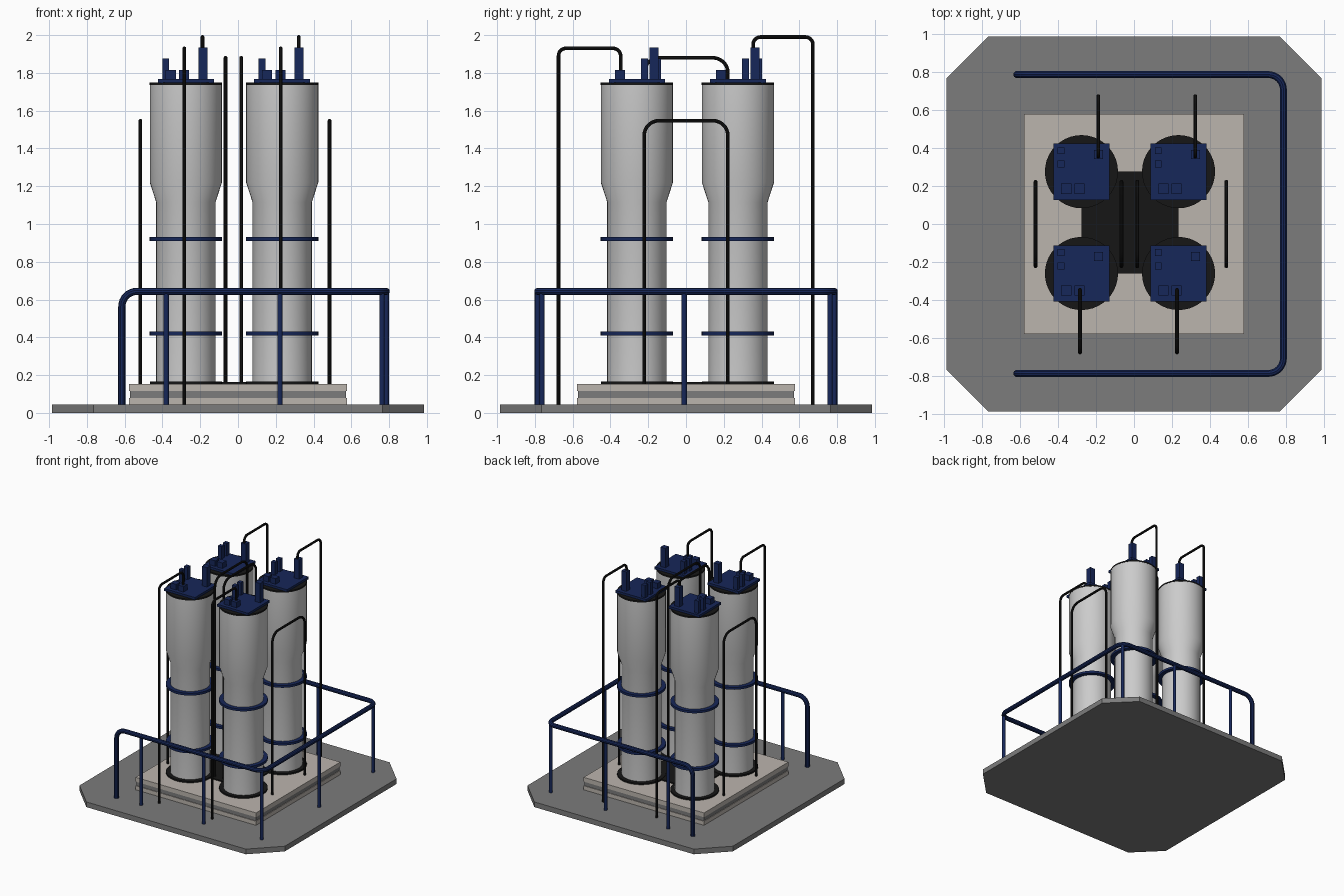
import bpy, bmesh, math
from mathutils import Vector

if "Cube" in bpy.data.objects:
    bpy.data.objects.remove(bpy.data.objects["Cube"])


def material(name, rgb):
    m = bpy.data.materials.new(name)
    m.diffuse_color = (*rgb, 1)
    m.use_nodes = True
    m.node_tree.nodes["Principled BSDF"].inputs["Base Color"].default_value = m.diffuse_color
    return m


BLUE = material("navy_paint", (0.008, 0.02, 0.1))
BLACK = material("black_paint", (0.008, 0.008, 0.008))
DARK = material("dark_grey", (0.2, 0.2, 0.2))
STONE = material("warm_stone", (0.5, 0.46, 0.42))
STEEL = material("light_grey", (0.6, 0.6, 0.6))


def finish(name, bm, mat, smooth=False):
    me = bpy.data.meshes.new(name)
    bmesh.ops.recalc_face_normals(bm, faces=bm.faces)
    bm.to_mesh(me)
    bm.free()
    ob = bpy.data.objects.new(name, me)
    bpy.context.collection.objects.link(ob)
    me.materials.append(mat)
    if smooth:
        shade(ob)
    return ob


def shade(ob):
    bpy.ops.object.select_all(action='DESELECT')
    ob.select_set(True)
    bpy.context.view_layer.objects.active = ob
    bpy.ops.object.shade_smooth_by_angle(angle=math.radians(25))


def prism(name, outline, z0, z1, mat):
    bm = bmesh.new()
    face = bm.faces.new([bm.verts.new((x, y, z0)) for x, y in outline])
    top = bmesh.ops.extrude_face_region(bm, geom=[face], use_keep_orig=True)["geom"]
    bmesh.ops.translate(bm, vec=(0, 0, z1 - z0),
                        verts=[v for v in top if isinstance(v, bmesh.types.BMVert)])
    return finish(name, bm, mat)


def box(name, cx, cy, w, d, z0, z1, mat):
    w, d = w / 2, d / 2
    pts = [(cx - w, cy - d), (cx + w, cy - d), (cx + w, cy + d), (cx - w, cy + d)]
    return prism(name, pts, z0, z1, mat)


def lathe(name, cx, cy, profile, mat, closed=False, n=40):
    # spin a (radius, z) profile; open profiles are capped at both ends
    bm = bmesh.new()
    rings = [[bm.verts.new((cx + r * math.cos(2 * math.pi * i / n),
                            cy + r * math.sin(2 * math.pi * i / n), z))
              for i in range(n)] for r, z in profile]
    pairs = list(zip(rings, rings[1:])) + ([(rings[-1], rings[0])] if closed else [])
    for a, b in pairs:
        for i in range(n):
            j = (i + 1) % n
            bm.faces.new((a[i], a[j], b[j], b[i]))
    if not closed:
        bm.faces.new(rings[0])
        bm.faces.new(rings[-1])
    return finish(name, bm, mat, True)


def tube(name, pts, radius, mat, bend=0.05):
    # pipe along a path whose inner corners are rounded
    pts = [Vector(p) for p in pts]
    path = [pts[0]]
    for a, b, c in zip(pts, pts[1:], pts[2:]):
        u, v = (a - b).normalized() * bend, (c - b).normalized() * bend
        for k in range(9):
            t = math.pi / 2 * k / 8
            path.append(b + u * (1 - math.sin(t)) + v * (1 - math.cos(t)))
    path.append(pts[-1])
    cu = bpy.data.curves.new(name, 'CURVE')
    cu.dimensions = '3D'
    cu.bevel_depth = radius
    cu.bevel_resolution = 3
    cu.use_fill_caps = True
    sp = cu.splines.new('POLY')
    sp.points.add(len(path) - 1)
    for p, co in zip(sp.points, path):
        p.co = (*co, 1)
    cu.materials.append(mat)
    ob = bpy.data.objects.new(name, cu)
    bpy.context.collection.objects.link(ob)
    bpy.ops.object.select_all(action='DESELECT')
    ob.select_set(True)
    bpy.context.view_layer.objects.active = ob
    bpy.ops.object.convert(target='MESH')
    shade(bpy.context.view_layer.objects.active)


# Octagonal ground slab and layered plinth
E, C = 0.985, 0.765
prism("ground_slab", [(C, -E), (E, -C), (E, C), (C, E), (-C, E), (-E, C), (-E, -C), (-C, -E)],
      0, 0.045, DARK)
box("plinth_bottom", 0, 0, 1.155, 1.155, 0.045, 0.08, STONE)
box("plinth_middle", 0, 0, 1.145, 1.145, 0.08, 0.115, DARK)
box("plinth_top", 0, 0, 1.155, 1.155, 0.115, 0.153, STONE)

# Black floor plate joining the tank feet
XS, YS = (-0.276, 0.234), (-0.26, 0.275)
box("floor_plate", sum(XS) / 2, sum(YS) / 2, XS[1] - XS[0], YS[1] - YS[0], 0.15, 0.163, BLACK)

# Lid fittings: x offset, y offset, size, top height
FITTINGS = [(-0.107, 0.11, 0.036, 1.875), (-0.107, 0.04, 0.036, 1.875),
            (-0.08, -0.09, 0.053, 1.815), (-0.01, -0.09, 0.053, 1.815),
            (0.09, 0.09, 0.048, 1.935)]

for x in XS:
    for y in YS:
        tag = ("front" if y < 0 else "back") + ("_left" if x < 0 else "_right")
        # Tank body, foot and rim
        lathe("tank_" + tag, x, y, [(0.157, 0.155), (0.157, 1.115), (0.191, 1.22), (0.191, 1.738)], STEEL)
        lathe("tank_foot_" + tag, x, y, [(0.191, 0.15), (0.191, 0.166)], BLACK)
        lathe("tank_rim_" + tag, x, y, [(0.192, 1.735), (0.192, 1.748)], BLACK)
        # Hoops
        for i, z in enumerate((0.42, 0.92)):
            lathe(f"hoop_{i + 1}_{tag}", x, y, [(0.154, z - 0.01), (0.192, z - 0.01),
                  (0.192, z + 0.01), (0.154, z + 0.01)], BLUE, closed=True)
        # Square lid with fittings
        box("lid_" + tag, x, y, 0.296, 0.296, 1.746, 1.767, BLUE)
        for i, (dx, dy, s, top) in enumerate(FITTINGS):
            box(f"lid_fitting_{i + 1}_{tag}", x + dx, y + dy, s, s, 1.76, top, BLUE)
    side = "left" if x < 0 else "right"
    # Outer pipes from the lids down to the slab
    tube("front_pipe_" + side, [(x - 0.008, -0.675, 0.04), (x - 0.008, -0.675, 1.93),
         (x - 0.008, -0.346, 1.93), (x - 0.008, -0.346, 1.8)], 0.01, BLACK, 0.04)
    tube("back_pipe_" + side, [(x + 0.088, 0.672, 0.04), (x + 0.088, 0.672, 1.99),
         (x + 0.088, 0.355, 1.99), (x + 0.088, 0.355, 1.92)], 0.01, BLACK, 0.04)

# Arched pipes beside and between the tanks
for name, x, top in (("side_arch_left", -0.517, 1.547), ("side_arch_right", 0.485, 1.547),
                     ("middle_arch_left", -0.066, 1.88), ("middle_arch_right", 0.017, 1.88)):
    tube(name, [(x, -0.222, 0.145), (x, -0.222, top), (x, 0.222, top), (x, 0.222, 0.145)],
         0.01, BLACK, 0.08)

# Guard rail around three sides, with posts
R, L, Z = 0.785, -0.615, 0.643
tube("guard_rail", [(L, -R, 0.04), (L, -R, Z), (R, -R, Z), (R, R, Z), (L, R, Z), (L, R, 0.04)],
     0.019, BLUE, 0.08)
POSTS = [(R, -0.01)]
for s in (-1, 1):
    POSTS += [(-0.38, s * R), (0.222, s * R), (0.762, s * 0.762)]
for i, (x, y) in enumerate(POSTS):
    lathe(f"rail_post_{i + 1}", x, y, [(0.014, 0.04), (0.014, Z)], BLUE, n=16)
